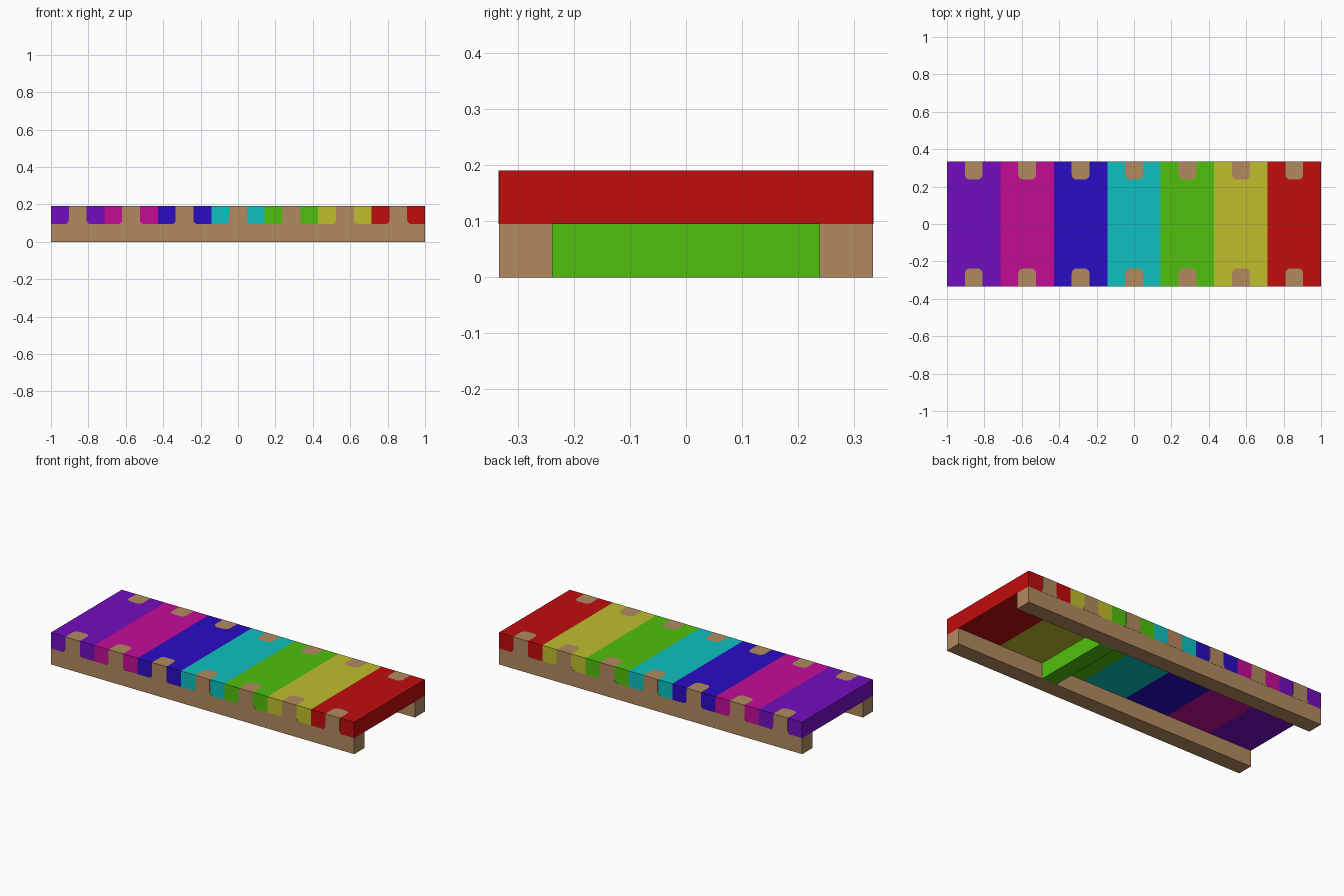
import bpy, bmesh, math
from mathutils import Vector

if "Cube" in bpy.data.objects:
    bpy.data.objects.remove(bpy.data.objects["Cube"], do_unlink=True)

U = 2 / 21            # module: planks are 3 modules wide, the bench 7 deep and 2 high
HALF_D = 3.5 * U
R = 0.026             # rounding of the pegs


def material(name, rgb):
    lin = [((c / 255 + 0.055) / 1.055) ** 2.4 if c > 10 else c / 255 / 12.92 for c in rgb]
    m = bpy.data.materials.new(name)
    m.use_nodes = True
    m.diffuse_color = (*lin, 1)
    bsdf = m.node_tree.nodes["Principled BSDF"]
    bsdf.inputs["Base Color"].default_value = (*lin, 1)
    bsdf.inputs["Roughness"].default_value = 0.7
    return m


def prism(name, outline, offset, mat):
    """Solid from a 3D planar outline pushed along an offset vector."""
    bm = bmesh.new()
    face = bm.faces.new([bm.verts.new(p) for p in outline])
    ext = bmesh.ops.extrude_face_region(bm, geom=[face])
    moved = [g for g in ext["geom"] if isinstance(g, bmesh.types.BMVert)]
    bmesh.ops.translate(bm, verts=moved, vec=Vector(offset))
    bmesh.ops.recalc_face_normals(bm, faces=bm.faces)
    mesh = bpy.data.meshes.new(name)
    bm.to_mesh(mesh)
    bm.free()
    mesh.materials.append(mat)
    ob = bpy.data.objects.new(name, mesh)
    bpy.context.collection.objects.link(ob)
    return ob


def box(name, x0, x1, y0, y1, z0, z1, mat):
    return prism(name, [(x0, y0, z0), (x1, y0, z0), (x1, y1, z0), (x0, y1, z0)],
                 (0, 0, z1 - z0), mat)


def arc(cx, cy, start, end, n=5):
    return [(cx + R * math.cos(math.radians(start + (end - start) * i / n)),
             cy + R * math.sin(math.radians(start + (end - start) * i / n))) for i in range(n + 1)]


h = U / 2
# Peg seen from above: open at the front edge, rounded at the inner end
notch = ([(-h, -HALF_D)] + arc(-h + R, -HALF_D + U - R, 180, 90)
         + arc(h - R, -HALF_D + U - R, 90, 0) + [(h, -HALF_D)])
# Peg seen from the front: flares out into the rail
r = R * 0.8
flare = [(h, 2 * U)] + [(h + r - r * math.cos(a), U + r - r * math.sin(a))
                        for a in [math.pi / 2 * i / 5 for i in range(6)]]
flare += [(-x, z) for x, z in reversed(flare)]

wood = material("wood", (178, 138, 95))
planks = [("purple", (114, 13, 190)), ("magenta", (196, 12, 150)), ("blue", (42, 12, 194)),
          ("cyan", (14, 192, 192)), ("green", (80, 192, 14)), ("yellow", (192, 190, 44)),
          ("red", (192, 12, 12))]
mats = {name: material(name, rgb) for name, rgb in planks}

# Long side rails
for side, s in (("front", -1), ("back", 1)):
    y0, y1 = sorted((s * HALF_D, s * (HALF_D - U)))
    box(side + "_rail", -1, 1, y0, y1, 0, U, wood)

# Coloured planks notched around the pegs
for i, (name, _) in enumerate(planks):
    cx = -1 + 1.5 * U + i * 3 * U
    half = [(-1.5 * U, -HALF_D)] + notch + [(1.5 * U, -HALF_D)]
    outline = half + [(-x, -y) for x, y in half]
    prism(name + "_plank", [(cx + x, y, U) for x, y in outline], (0, 0, U), mats[name])
    for side, s in (("front", 1), ("back", -1)):
        prism(f"{side}_peg_{i + 1}", [(cx + s * x, s * y, U) for x, y in notch], (0, 0, U), wood)
        # Thin flared face of the peg
        prism(f"{side}_peg_face_{i + 1}", [(cx + x, -s * HALF_D, z) for x, z in flare],
              (0, -s * 0.001, 0), wood)

# Cross brace under the green plank
x1 = -1 + 15 * U
box("cross_brace", x1 - U, x1, -HALF_D + U, HALF_D - U, 0, U, mats["green"])
